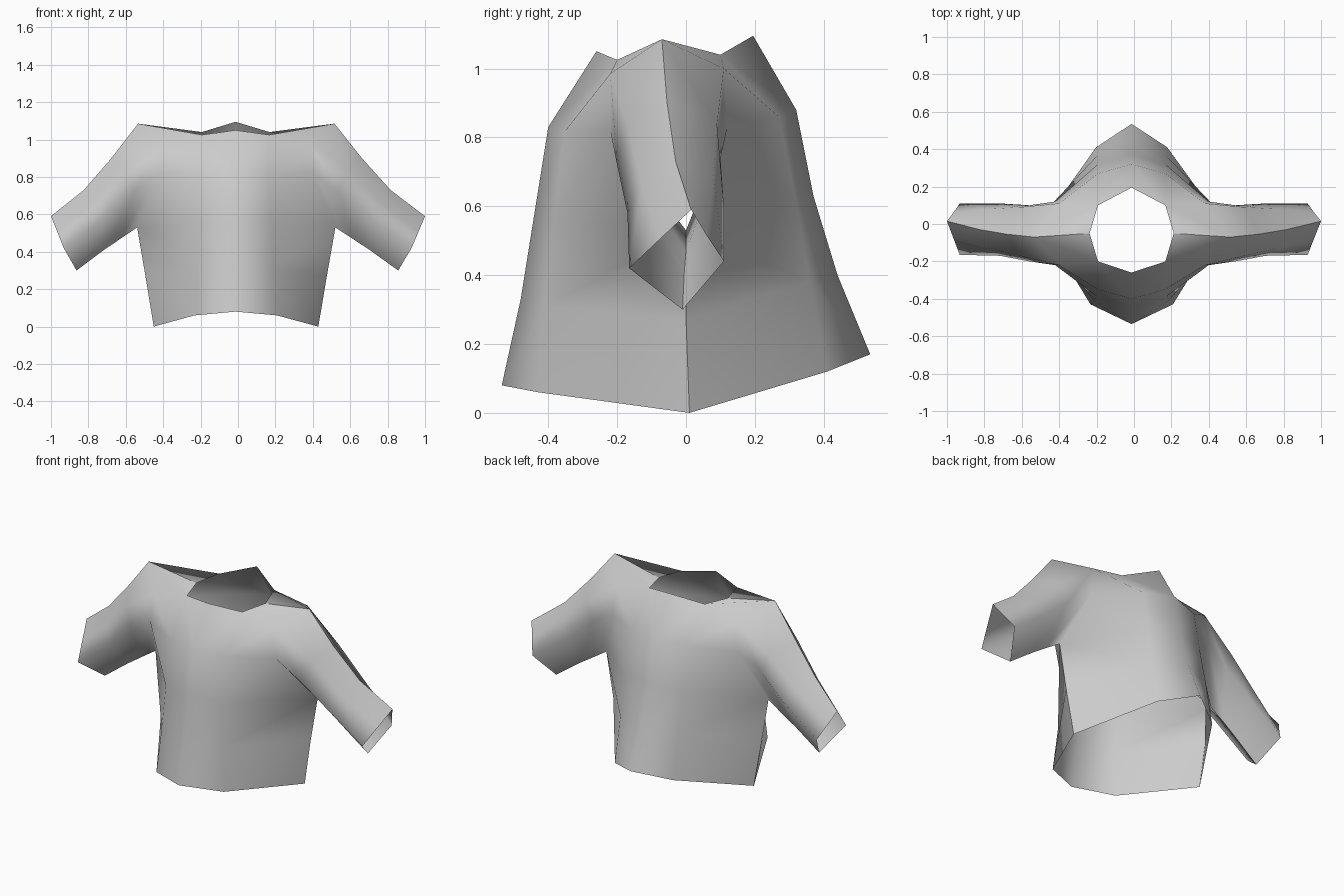
import bpy
import bmesh
from mathutils import Vector

cube = bpy.data.objects.get("Cube")
if cube:
    bpy.data.objects.remove(cube, do_unlink=True)

# One plain cloth colour
cloth = bpy.data.materials.new("grey cloth")
cloth.use_nodes = True
grey = (0.6, 0.6, 0.6, 1)
cloth.diffuse_color = grey
cloth.node_tree.nodes["Principled BSDF"].inputs["Base Color"].default_value = grey

# Seam points shared by the front and back panels (wearer's left half)
hem_side = (.44, .01, 0)
waist_side = (.485, 0, .27)
armpit = (.53, 0, .53)
shoulder = (.525, -.07, 1.085)
neck_side = (.225, -.05, 1.03)
sleeve_top = [(.67, -.055, .9), (.82, -.03, .73), (1, .015, .59)]
sleeve_under = [(.62, 0, .47), (.71, -.005, .41), (.86, -.01, .3)]


def add_grid(bm, rows):
    """Skin a grid of points with quads."""
    grid = [[bm.verts.new(p) for p in row] for row in rows]
    for low, high in zip(grid, grid[1:]):
        for i in range(len(low) - 1):
            bm.faces.new((low[i], low[i + 1], high[i + 1], high[i]))


def make_panel(name, centre, middle, corner, upper, sleeve):
    """Half of the shirt: body, shoulder yoke and sleeve, mirrored across x."""
    bm = bmesh.new()
    side = [hem_side, waist_side, armpit, corner, upper]
    add_grid(bm, [[(0, *c), m, s] for c, m, s in zip(centre, middle, side)])
    add_grid(bm, [[middle[-1], upper], [neck_side, shoulder]])
    rings = [[shoulder, upper, corner, armpit]]
    for top, pair, under in zip(sleeve_top, sleeve, sleeve_under):
        rings.append([top, *pair, under])
    add_grid(bm, rings)

    # Mirror, weld, and lean the body slightly off the centre line
    copy = bmesh.ops.duplicate(bm, geom=bm.verts[:] + bm.edges[:] + bm.faces[:])
    for v in copy["geom"]:
        if isinstance(v, bmesh.types.BMVert):
            v.co.x *= -1
    bmesh.ops.remove_doubles(bm, verts=bm.verts[:], dist=.001)
    bmesh.ops.recalc_face_normals(bm, faces=bm.faces[:])
    outward = Vector((0, -1 if centre[0][0] < 0 else 1, 0))
    if sum(f.normal.dot(outward) * f.calc_area() for f in bm.faces) < 0:
        bmesh.ops.reverse_faces(bm, faces=bm.faces[:])
    for v in bm.verts:
        v.co.x -= .013 * (1 - v.co.x ** 2)
    for f in bm.faces:
        f.smooth = True

    mesh = bpy.data.meshes.new(name)
    bm.to_mesh(mesh)
    bm.free()
    mesh.materials.append(cloth)
    obj = bpy.data.objects.new(name, mesh)
    bpy.context.collection.objects.link(obj)


# Front half of the shirt, hem to neckline
make_panel(
    "shirt_front",
    centre=[(-.535, .08), (-.48, .33), (-.44, .58), (-.4, .83), (-.26, 1.05)],
    middle=[(.22, -.43, .06), (.2, -.41, .31), (.19, -.385, .56),
            (.18, -.35, .82), (.18, -.2, 1.025)],
    corner=(.41, -.22, .82),
    upper=(.39, -.22, .985),
    sleeve=[[(.6, -.17, .84), (.55, -.2, .72)],
            [(.77, -.13, .66), (.71, -.17, .58)],
            [(.965, -.075, .505), (.93, -.165, .42)]])

# Back half of the shirt, hem to neckline
make_panel(
    "shirt_back",
    centre=[(.535, .17), (.44, .4), (.37, .63), (.32, .88), (.195, 1.095)],
    middle=[(.19, .41, .12), (.19, .36, .38), (.18, .32, .61),
            (.18, .27, .86), (.18, .1, 1.04)],
    corner=(.41, .12, .83),
    upper=(.39, .11, 1),
    sleeve=[[(.6, .09, .84), (.55, .1, .74)],
            [(.77, .08, .68), (.71, .11, .6)],
            [(.965, .06, .515), (.93, .11, .44)]])
